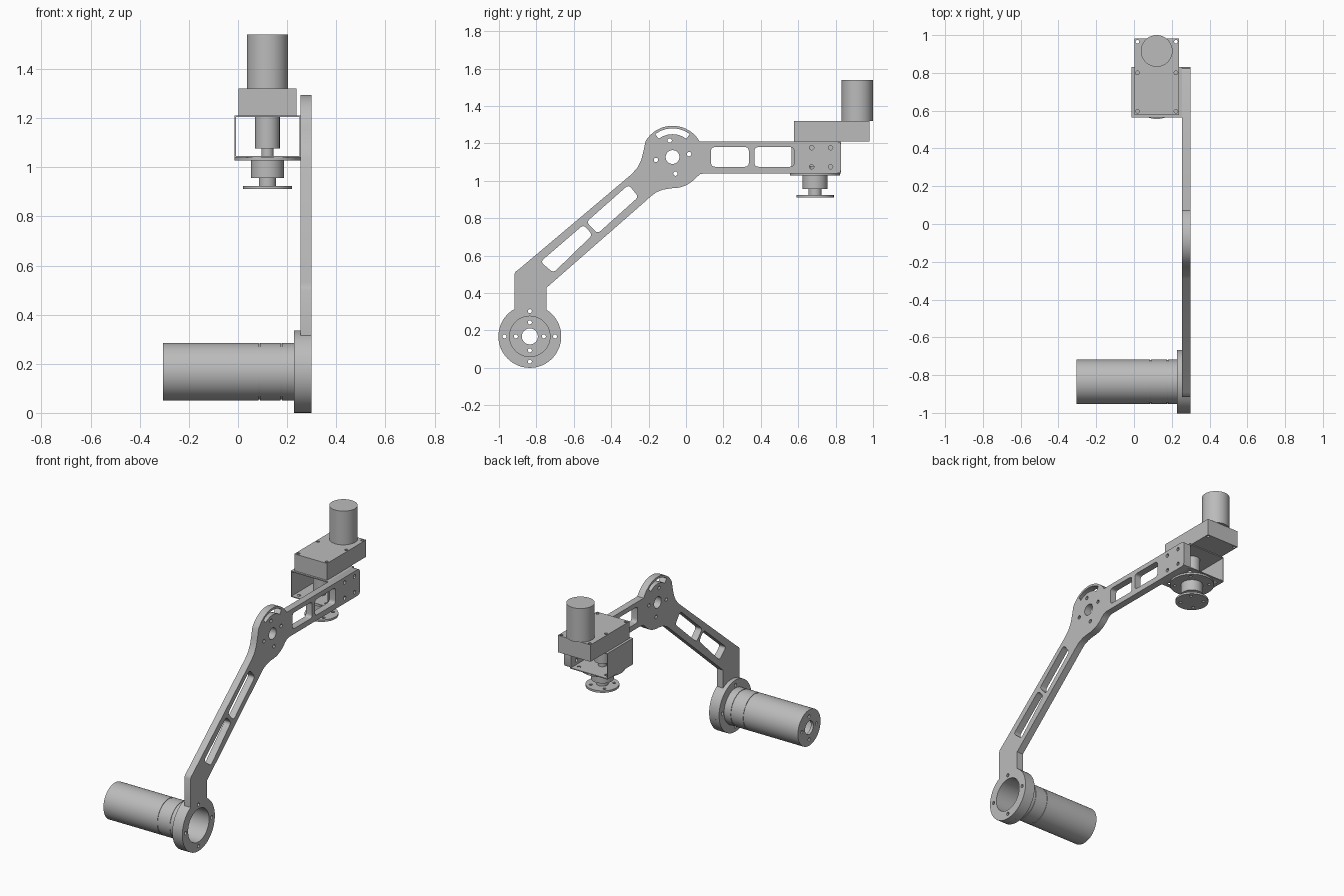
import bpy
import bmesh
from math import sin, cos, pi, radians
from mathutils import Matrix, Vector

cube = bpy.data.objects.get("Cube")
if cube:
    bpy.data.objects.remove(cube, do_unlink=True)

grey = bpy.data.materials.new("machined grey")
grey.use_nodes = True
grey.diffuse_color = (0.5, 0.5, 0.5, 1)
grey.node_tree.nodes["Principled BSDF"].inputs["Base Color"].default_value = (0.5, 0.5, 0.5, 1)

# Local frames: the part's own z becomes the named axis
ALONG = {
    "X": Matrix(((0, 0, 1, 0), (1, 0, 0, 0), (0, 1, 0, 0), (0, 0, 0, 1))),
    "Z": Matrix.Identity(4),
}


def finish(name, mesh):
    obj = bpy.data.objects.new(name, mesh)
    bpy.context.collection.objects.link(obj)
    mesh.materials.clear()
    mesh.materials.append(grey)
    bpy.ops.object.select_all(action='DESELECT')
    obj.select_set(True)
    bpy.context.view_layer.objects.active = obj
    bpy.ops.object.shade_smooth_by_angle(angle=radians(30))
    return obj


def arc(center, r, start, end, n=24):
    return [(center[0] + r * cos(radians(start + (end - start) * i / n)),
             center[1] + r * sin(radians(start + (end - start) * i / n))) for i in range(n + 1)]


def circle(center, r, n=24):
    return arc(center, r, 0, 360, n)[:-1]


def bolts(center, radius, r, start=0):
    """Four small holes on a bolt circle."""
    return [circle(p, r, 12) for p in arc(center, radius, start, start + 270, 3)]


def rounded(points, cut, n=5):
    """Round every corner, starting the bend at the given distance from it."""
    out = []
    for i, p in enumerate(points):
        p = Vector(p)
        a, b = Vector(points[i - 1]), Vector(points[(i + 1) % len(points)])
        a = p + (a - p).normalized() * cut
        b = p + (b - p).normalized() * cut
        for k in range(n + 1):
            t = k / n
            out.append(tuple(a * (1 - t) ** 2 + p * 2 * t * (1 - t) + b * t * t))
    return out


def rect(x0, x1, y0, y1):
    return [(x0, y0), (x1, y0), (x1, y1), (x0, y1)]


def plate(name, outline, holes, low, high, axis):
    """Extrude an outline with holes between two heights along an axis."""
    curve = bpy.data.curves.new(name, 'CURVE')
    curve.dimensions = '2D'
    curve.fill_mode = 'BOTH'
    curve.extrude = (high - low) / 2
    for loop in [outline] + holes:
        spline = curve.splines.new('POLY')
        spline.points.add(len(loop) - 1)
        for point, (x, y) in zip(spline.points, loop):
            point.co = (x, y, 0, 1)
        spline.use_cyclic_u = True
    temp = bpy.data.objects.new(name + " curve", curve)
    bpy.context.collection.objects.link(temp)
    graph = bpy.context.evaluated_depsgraph_get()
    mesh = bpy.data.meshes.new_from_object(temp.evaluated_get(graph))
    bpy.data.objects.remove(temp, do_unlink=True)
    bm = bmesh.new()
    bm.from_mesh(mesh)
    bmesh.ops.remove_doubles(bm, verts=bm.verts, dist=0.0002)
    bmesh.ops.recalc_face_normals(bm, faces=bm.faces)
    bm.transform(ALONG[axis] @ Matrix.Translation((0, 0, (low + high) / 2)))
    bm.to_mesh(mesh)
    bm.free()
    return finish(name, mesh)


def lathe(name, profile, center, axis, n=48):
    """Revolve a closed (radius, height) profile about an axis."""
    bm = bmesh.new()
    verts = [bm.verts.new((r, 0, h)) for r, h in profile]
    edges = [bm.edges.new((verts[i - 1], v)) for i, v in enumerate(verts)]
    bmesh.ops.spin(bm, geom=verts + edges, cent=(0, 0, 0), axis=(0, 0, 1),
                   angle=2 * pi, steps=n, use_merge=False)
    bmesh.ops.remove_doubles(bm, verts=bm.verts, dist=0.0002)
    bmesh.ops.dissolve_degenerate(bm, edges=bm.edges, dist=0.0001)
    bmesh.ops.recalc_face_normals(bm, faces=bm.faces)
    bm.transform(ALONG[axis] @ Matrix.Translation((center[0], center[1], 0)))
    mesh = bpy.data.meshes.new(name)
    bm.to_mesh(mesh)
    bm.free()
    return finish(name, mesh)


base = (-0.835, 0.168)
joint = (-0.072, 1.127)
tool = (0.12, 0.69)

# Bent arm plate: base ring, sloped link, joint boss and level link in one outline
arm_outline = (
    arc(base, 0.168, 119, 418, 48)
    + [(-0.746, 0.428), (-0.22, 0.888), (-0.19, 0.915), (-0.16, 0.938), (-0.125, 0.952)]
    + arc(joint, 0.167, 268, 318, 10)
    + [(0.075, 1.035), (0.1, 1.04)]
    + [(0.81, 1.04), (0.824, 1.046), (0.83, 1.06), (0.83, 1.19), (0.824, 1.204), (0.81, 1.21)]
    + arc(joint, 0.167, 30, 150, 24)
    + [(-0.228, 1.155), (-0.24, 1.11), (-0.26, 1.07), (-0.291, 1.035)]
    + [(-0.89, 0.53), (-0.91, 0.515), (-0.917, 0.5)])
link_slots = [
    [(-0.778, 0.567), (-0.548, 0.765), (-0.5, 0.711), (-0.709, 0.508)],
    [(-0.532, 0.78), (-0.307, 0.979), (-0.254, 0.914), (-0.473, 0.717)],
    rect(0.134, 0.336, 1.075, 1.18),
    rect(0.366, 0.578, 1.075, 1.18)]
curved_slot = arc(joint, 0.153, 53, 127, 16) + arc(joint, 0.122, 127, 53, 16)
wall_holes = [circle((y, z), 0.012, 12) for y in (0.672, 0.773) for z in (1.075, 1.177)]
ring_holes = [circle(base, 0.108, 48)] + bolts(base, 0.135, 0.011)
plate("arm plate", arm_outline,
      [rounded(s, 0.022) for s in link_slots] + [curved_slot, circle(joint, 0.037)]
      + bolts(joint, 0.09, 0.012, 10) + wall_holes + ring_holes, 0.255, 0.30, "X")
plate("base ring", circle(base, 0.168, 48), ring_holes, 0.228, 0.255, "X")

# Hollow base motor housing with two fine grooves
housing = [(0.108, -0.287), (0.117, -0.287)]
for x in (0.087, 0.177):
    housing += [(0.117, x - 0.003), (0.114, x - 0.003), (0.114, x + 0.003), (0.117, x + 0.003)]
housing += [(0.117, 0.24), (0.108, 0.24)]
lathe("base motor housing", housing, base, "X")
plate("base motor end cap", circle(base, 0.117, 48),
      [circle(base, 0.043)] + bolts(base, 0.075, 0.011), -0.305, -0.287, "X")

# Thin sheet bracket open at front and back
floor_holes = [circle((x, y), 0.012, 12) for x in (0.02, 0.22) for y in (0.6, 0.79)]
sheet = rect(-0.014, 0.255, 0.565, 0.83)
bore = circle(tool, 0.05)
plate("bracket floor", sheet, floor_holes, 1.04, 1.046, "Z")
plate("bracket roof", sheet, [bore], 1.204, 1.21, "Z")
wall = rounded(rect(0.565, 0.83, 1.04, 1.21), 0.006, 3)
plate("bracket outer wall", wall, [], -0.014, -0.009, "X")
plate("bracket arm wall", wall, wall_holes, 0.25, 0.255, "X")

# Gearbox and upright motor
gear_holes = [circle((x, y), 0.01, 12) for x in (0.018, 0.222) for y in (0.597, 0.8, 0.965)]
plate("gearbox", rect(0.002, 0.238, 0.578, 0.982), gear_holes, 1.21, 1.32, "Z")
lathe("upright motor", [(0, 1.32), (0.084, 1.32), (0.084, 1.54), (0, 1.54)], (0.12, 0.916), "Z")

# Stepped output shaft, bearing hub and tool flange
lathe("output shaft", [(0, 1.03), (0.025, 1.03), (0.025, 1.077), (0.05, 1.077),
                       (0.05, 1.21), (0, 1.21)], tool, "Z")
plate("bearing flange", circle(tool, 0.134, 48), bolts(tool, 0.105, 0.01, 45), 1.028, 1.04, "Z")
lathe("bearing hub", [(0, 0.92), (0.035, 0.92), (0.035, 0.957), (0.067, 0.957),
                      (0.067, 1.03), (0, 1.03)], tool, "Z")
plate("tool flange", circle(tool, 0.1, 48), bolts(tool, 0.07, 0.01, 45), 0.911, 0.924, "Z")
